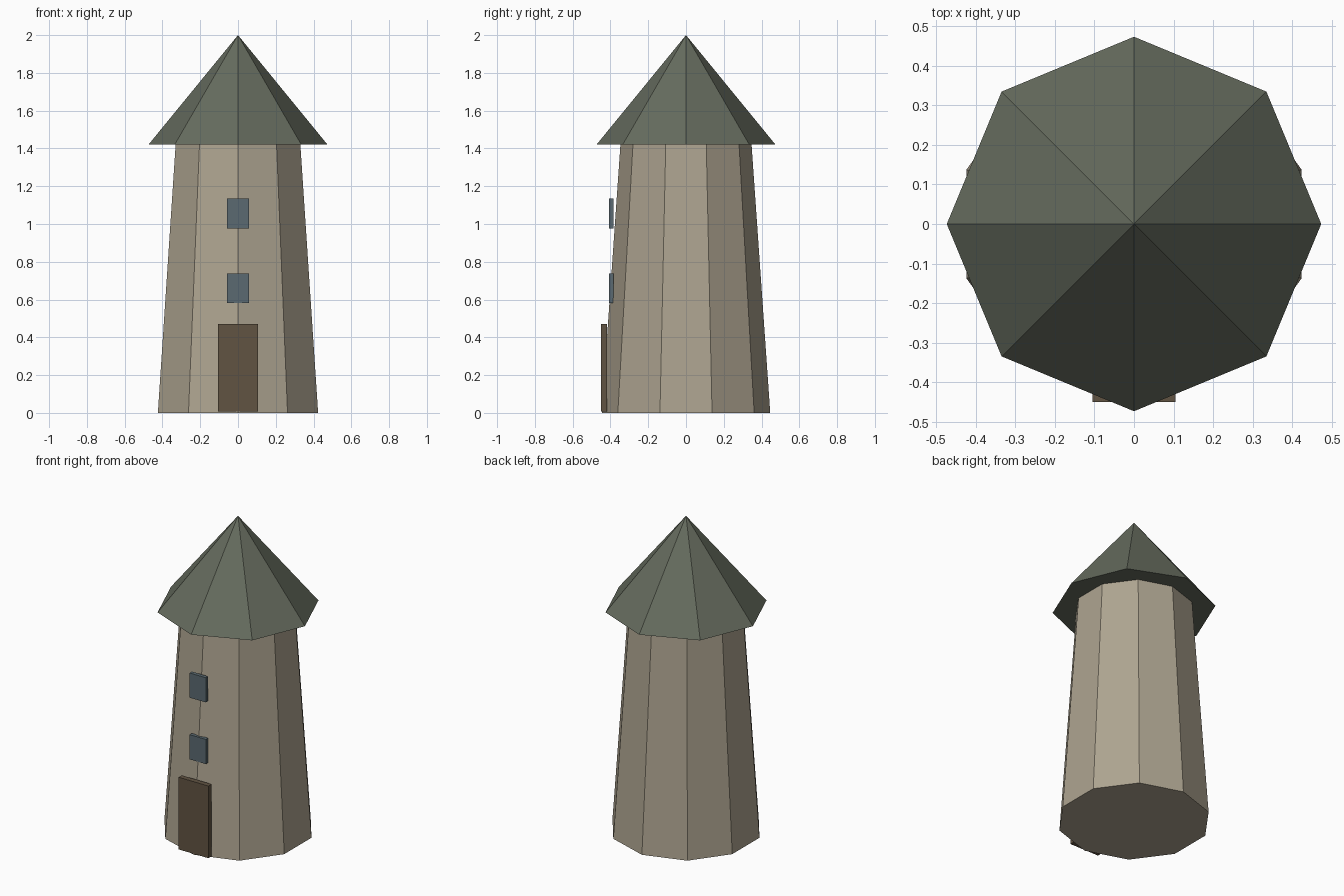
import bpy, bmesh, math

if "Cube" in bpy.data.objects:
    bpy.data.objects.remove(bpy.data.objects["Cube"])


def material(name, rgb):
    m = bpy.data.materials.new(name)
    m.diffuse_color = (*rgb, 1)
    m.use_nodes = True
    m.node_tree.nodes["Principled BSDF"].inputs["Base Color"].default_value = m.diffuse_color
    return m


def finish(name, bm, mat):
    bmesh.ops.recalc_face_normals(bm, faces=bm.faces)
    me = bpy.data.meshes.new(name)
    bm.to_mesh(me)
    bm.free()
    me.materials.append(mat)
    bpy.context.collection.objects.link(bpy.data.objects.new(name, me))


def tapered(name, sides, r0, r1, z0, z1, mat):
    """Closed prism, frustum or pyramid with a corner pointing to the front."""
    bm = bmesh.new()

    def ring(r, z):
        angles = [2 * math.pi * i / sides - math.pi / 2 for i in range(sides)]
        return [bm.verts.new((r * math.cos(a), r * math.sin(a), z)) for a in angles]

    low = ring(r0, z0)
    bm.faces.new(low)
    if r1:
        high = ring(r1, z1)
        bm.faces.new(high)
    else:
        high = [bm.verts.new((0, 0, z1))] * sides
    for i in range(sides):
        j = (i + 1) % sides
        corners = [low[i], low[j], high[j], high[i]]
        bm.faces.new(corners if r1 else corners[:3])
    finish(name, bm, mat)


def box(name, half_width, y0, y1, z0, z1, mat):
    bm = bmesh.new()
    bmesh.ops.create_cube(bm, size=1)
    for v in bm.verts:
        v.co = (v.co.x * 2 * half_width,
                y0 if v.co.y < 0 else y1,
                z0 if v.co.z < 0 else z1)
    finish(name, bm, mat)


stone = material("stone", (0.42, 0.37, 0.28))
slate = material("slate", (0.13, 0.147, 0.111))
wood = material("wood", (0.119, 0.087, 0.055))
glass = material("glass", (0.105, 0.144, 0.165))

# Ten-sided tapering tower and eight-sided pointed roof
tapered("tower", 10, 0.446, 0.347, 0, 1.422, stone)
tapered("roof", 8, 0.474, 0, 1.42, 2.0, slate)

# Door and the two windows above it
box("door", 0.105, -0.45, -0.418, 0.008, 0.47, wood)
for name, z in (("lower_window", 0.66), ("upper_window", 1.055)):
    box(name, 0.057, -0.407, -0.384, z - 0.079, z + 0.079, glass)
